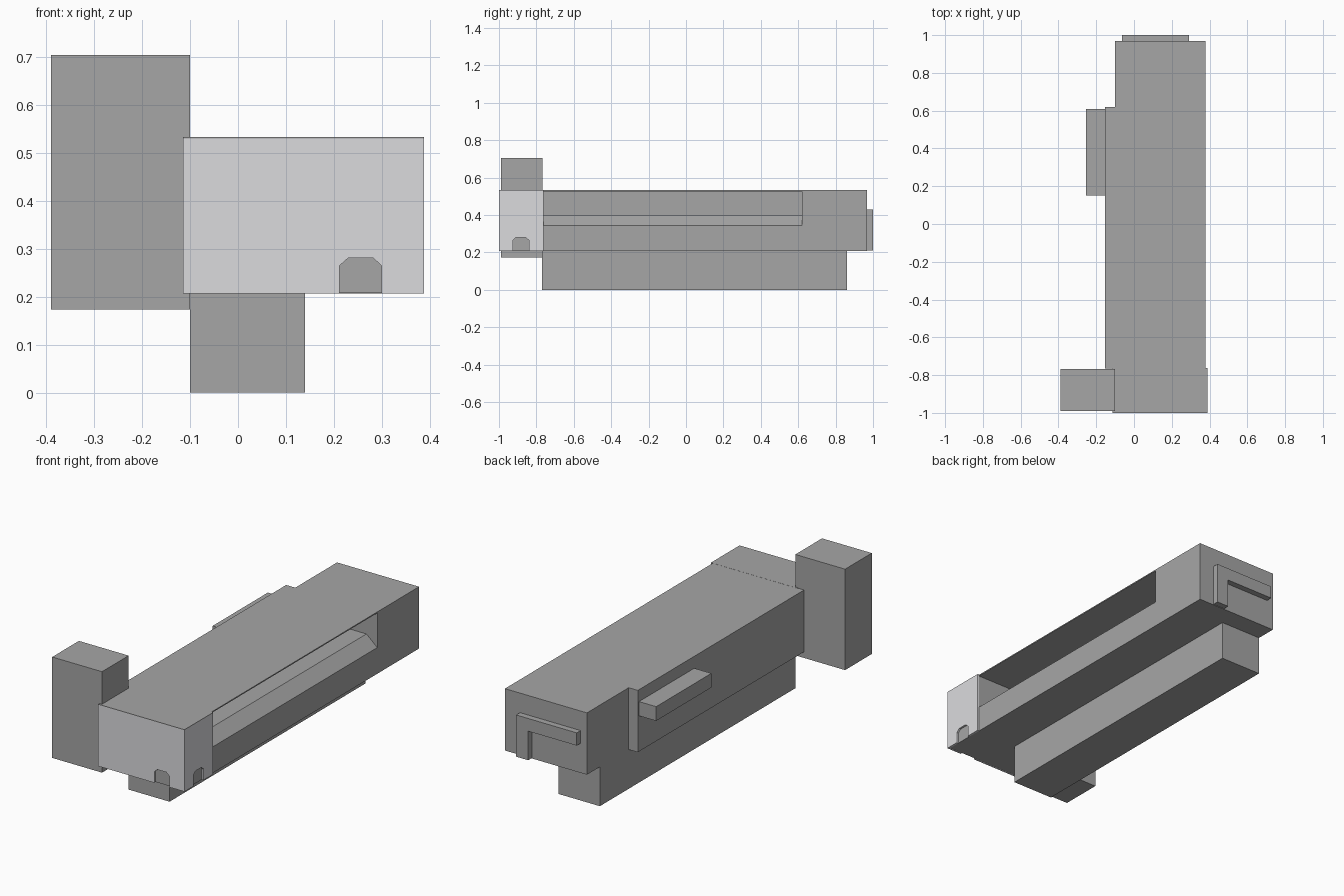
import bpy, bmesh, math

if "Cube" in bpy.data.objects:
    bpy.data.objects.remove(bpy.data.objects["Cube"])


def material(name, rgb):
    m = bpy.data.materials.new(name)
    m.diffuse_color = (*rgb, 1)
    m.use_nodes = True
    m.node_tree.nodes["Principled BSDF"].inputs["Base Color"].default_value = m.diffuse_color
    return m


GREY = material("mid_grey", (0.38, 0.38, 0.38))
LIGHT = material("light_grey", (0.71, 0.71, 0.73))


def prism(name, pts, axis, lo, hi, mat=GREY):
    """Extrude a 2D outline along an axis; pts are the two other coordinates in xyz order."""
    def place(a, b, t):
        c = [a, b]
        c.insert("xyz".index(axis), t)
        return c
    bm = bmesh.new()
    face = bm.faces.new([bm.verts.new(place(a, b, lo)) for a, b in pts])
    ext = bmesh.ops.extrude_face_region(bm, geom=[face])
    for v in ext["geom"]:
        if isinstance(v, bmesh.types.BMVert):
            v.co["xyz".index(axis)] = hi
    bmesh.ops.recalc_face_normals(bm, faces=bm.faces[:])
    me = bpy.data.meshes.new(name)
    bm.to_mesh(me)
    bm.free()
    me.materials.append(mat)
    ob = bpy.data.objects.new(name, me)
    bpy.context.collection.objects.link(ob)
    return ob


def box(name, x, y, z, mat=GREY):
    return prism(name, [(x[0], y[0]), (x[1], y[0]), (x[1], y[1]), (x[0], y[1])],
                 "z", z[0], z[1], mat)


def arch(c, w, z0, z1):
    """Chamfered arch outline centred on c."""
    return [(c - w, z0), (c + w, z0), (c + w, z1 - 0.016), (c + w - 0.018, z1),
            (c - w + 0.018, z1), (c - w, z1 - 0.016)]


# Long body with an open shelf along its right side, under a thin roof
shelf = [(0.378, 0.345), (0.315, 0.40), (-0.09, 0.40), (-0.09, 0.527), (0.378, 0.527)]
body = prism("long_body", [(-0.153, 0.207), (0.378, 0.207)] + shelf +
             [(0.378, 0.533), (-0.153, 0.533)], "y", -0.765, 0.62)

# Solid rear end and the beam underneath
box("rear_block", (-0.10, 0.378), (0.62, 0.968), (0.207, 0.533))
box("lower_beam", (-0.10, 0.14), (-0.77, 0.86), (0, 0.208))

# Front end: grey core inside a light cover with two arched openings
box("front_core", (-0.10, 0.378), (-0.99, -0.765), (0.2075, 0.532))
cover = prism("front_cover", [(-0.115, -1.0), (0.388, -1.0), (0.388, -0.762), (0.378, -0.762),
                              (0.378, -0.99), (-0.10, -0.99), (-0.10, -0.762), (-0.115, -0.762)],
              "z", 0.207, 0.531, LIGHT)
cutters = [prism("front_arch_cutter", arch(0.256, 0.044, 0.19, 0.281), "y", -1.05, -0.985),
           prism("side_arch_cutter", arch(-0.883, 0.043, 0.19, 0.281), "x", 0.37, 0.45)]
for c in cutters:
    mod = cover.modifiers.new(c.name, "BOOLEAN")
    mod.operation = "DIFFERENCE"
    mod.solver = "EXACT"
    mod.object = c
dg = bpy.context.evaluated_depsgraph_get()
cut_mesh = bpy.data.meshes.new_from_object(cover.evaluated_get(dg))
cover.modifiers.clear()
cover.data = cut_mesh
cover.data.materials.clear()
cover.data.materials.append(LIGHT)
for p in cover.data.polygons:
    p.material_index = 0
for c in cutters:
    bpy.data.objects.remove(c)
box("front_top_plate", (-0.115, 0.388), (-1.0, -0.762), (0.531, 0.5335))

# Tall box beside the front end
box("tall_side_box", (-0.39, -0.10), (-0.99, -0.768), (0.173, 0.705))

# Ledge on the left wall
box("left_ledge", (-0.253, -0.15), (0.15, 0.61), (0.395, 0.47))

# Angled pipe on the rear face
prism("rear_pipe", [(0.29, 0.21), (0.29, 0.43), (-0.063, 0.43), (-0.063, 0.363),
                    (0.22, 0.363), (0.22, 0.21)], "y", 0.965, 1.0)
